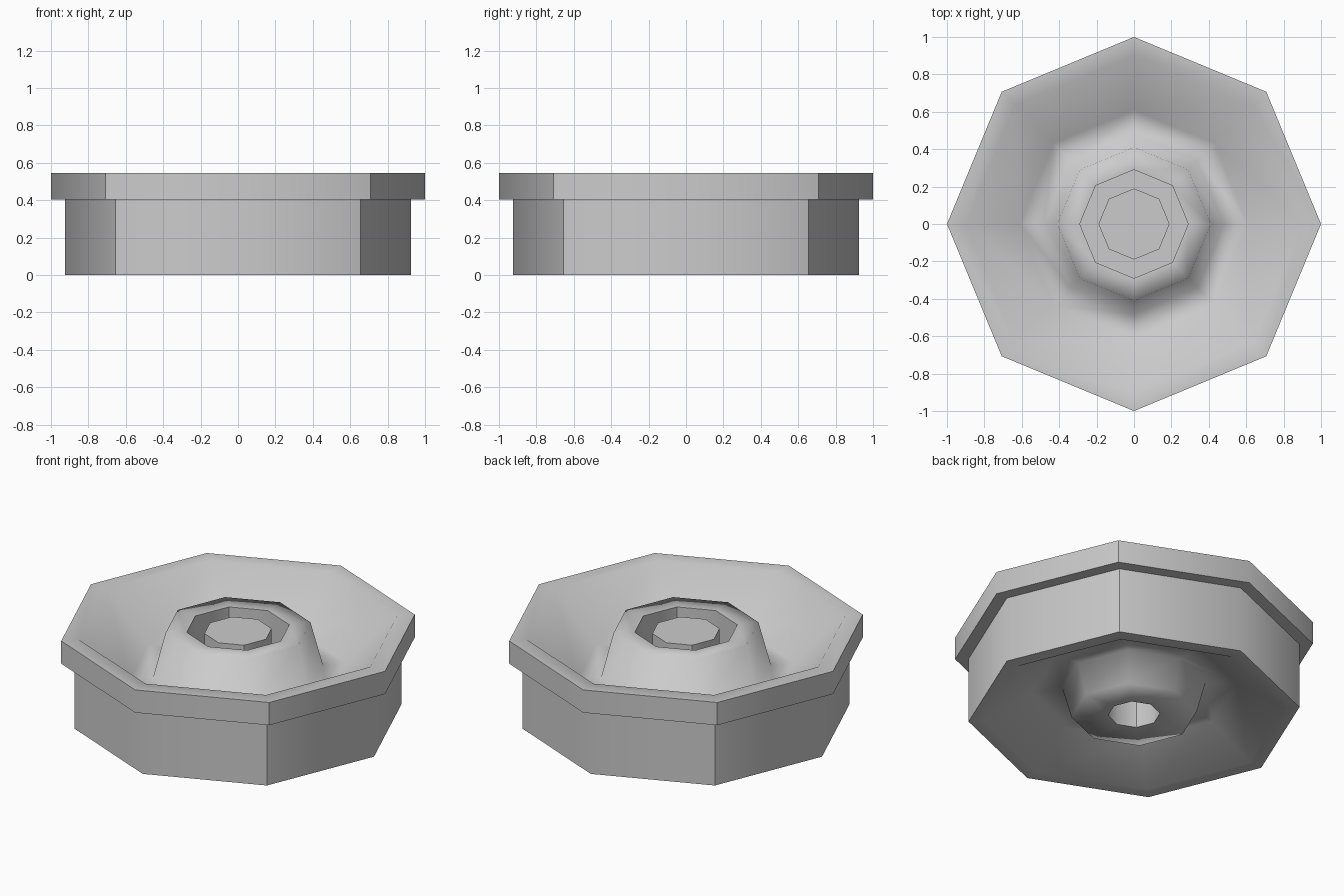
import bpy, bmesh, math

if "Cube" in bpy.data.objects:
    bpy.data.objects.remove(bpy.data.objects["Cube"])

SIDES = 8


def lathe(name, profile, soft=(), closed=True):
    """Spin an (r, z) profile round z; r = 0 collapses to the axis.
    Rings whose index is in soft keep smooth shading."""
    bm = bmesh.new()
    rings = []
    for r, z in profile:
        if r == 0:
            rings.append([bm.verts.new((0, 0, z))] * SIDES)
        else:
            rings.append([bm.verts.new((r * math.cos(math.tau * i / SIDES),
                                        r * math.sin(math.tau * i / SIDES), z))
                          for i in range(SIDES)])
    soft_verts = {v for k in soft for v in rings[k]}
    even_verts = {v for ring in rings for v in ring[::2]}
    pairs = list(zip(rings, rings[1:]))
    if closed:
        pairs.append((rings[-1], rings[0]))
    for a, b in pairs:
        for i in range(SIDES):
            j = (i + 1) % SIDES
            bm.faces.new(list(dict.fromkeys((a[i], a[j], b[j], b[i]))))
    bmesh.ops.recalc_face_normals(bm, faces=bm.faces)
    for f in bm.faces:
        f.smooth = True
    for e in bm.edges:
        # wall corners on the x and y axes are smooth, the diagonal ones crisp
        is_soft = all(v in soft_verts for v in e.verts) or all(v in even_verts for v in e.verts)
        e.smooth = is_soft or e.calc_face_angle(0) < math.radians(44.5)
    mesh = bpy.data.meshes.new(name)
    bm.to_mesh(mesh)
    bm.free()
    obj = bpy.data.objects.new(name, mesh)
    bpy.context.collection.objects.link(obj)
    return obj


# Wheel body: stepped rim, dished web on both sides and a raised hub
lathe("wheel_body", [
    (0.925, 0.0), (0.925, 0.405), (1.0, 0.405), (1.0, 0.545),  # outer wall and lip
    (0.90, 0.545), (0.61, 0.28), (0.48, 0.28), (0.41, 0.545),  # upper dish
    (0.29, 0.54), (0.29, 0.30), (0.145, 0.30), (0.145, 0.0),   # hub recess and bore
    (0.35, 0.0), (0.40, 0.185), (0.57, 0.17), (0.84, 0.0),     # lower dish
], soft=(4, 5, 6, 7, 12, 13, 14, 15))

# Centre cap standing in the hub recess
lathe("hub_cap", [(0, 0.30), (0.19, 0.30), (0.19, 0.525), (0, 0.525)], closed=False)
